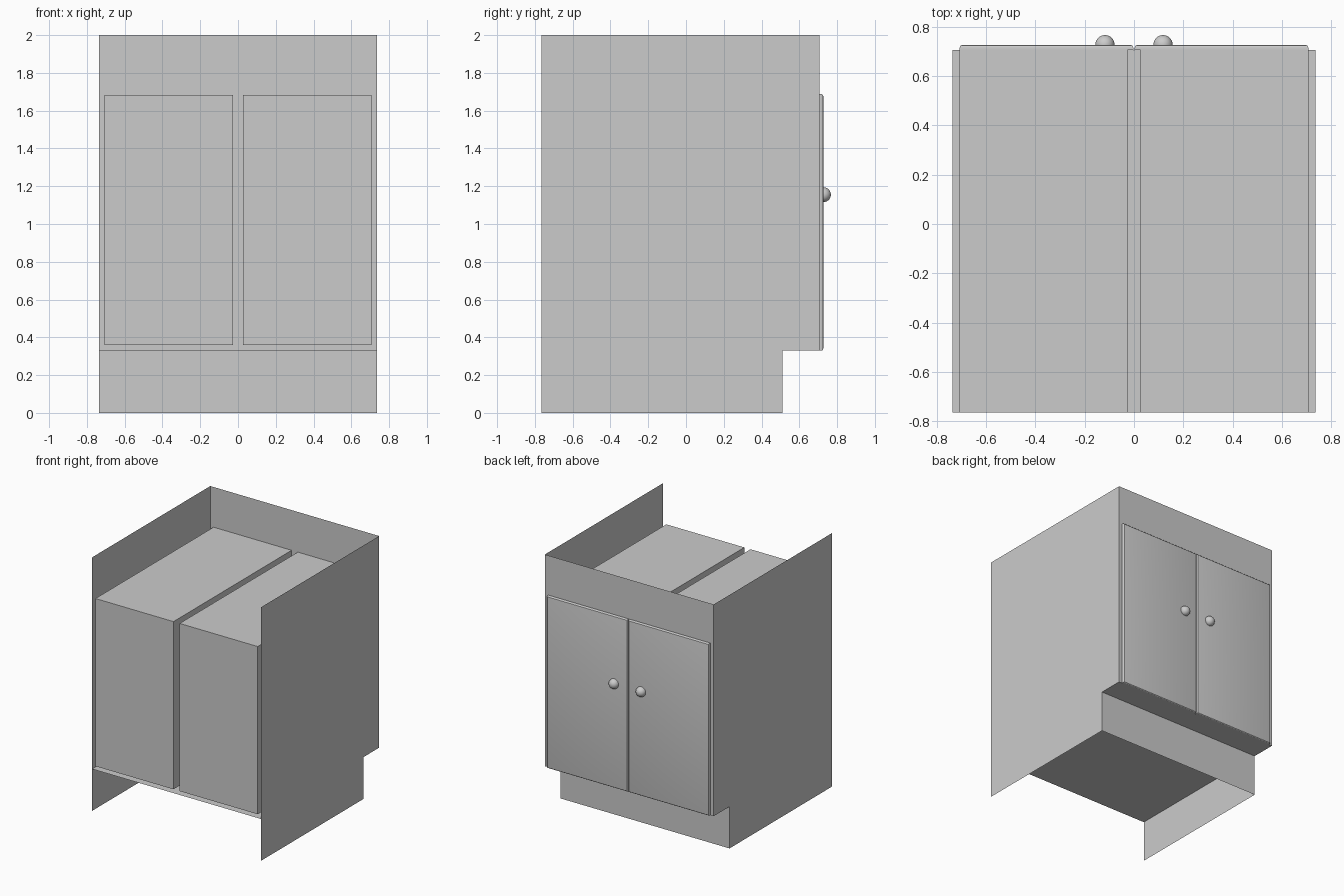
import bpy, bmesh
from mathutils import Vector

if "Cube" in bpy.data.objects:
    bpy.data.objects.remove(bpy.data.objects["Cube"])

# Main dimensions
W, OPEN, FRONT, BACK = 0.737, -0.766, 0.707, 0.727
KICK_Y, FLOOR_Z, TOP_Z = 0.51, 0.33, 2.0


def finish(name, bm):
    mesh = bpy.data.meshes.new(name)
    bm.to_mesh(mesh)
    bm.free()
    obj = bpy.data.objects.new(name, mesh)
    bpy.context.collection.objects.link(obj)
    return obj


def panel(name, points):
    bm = bmesh.new()
    bm.faces.new([bm.verts.new(p) for p in points])
    return finish(name, bm)


# Face frame with two deep compartments pushed through to the open side
xs = [W, 0.708, 0.027, -0.027, -0.708, -W]
zs = [FLOOR_Z, 0.36, 1.683, TOP_Z]
bm = bmesh.new()
grid = [[bm.verts.new((x, FRONT, z)) for x in xs] for z in zs]
cells = {}
for r in range(len(zs) - 1):
    for c in range(len(xs) - 1):
        cells[r, c] = bm.faces.new((grid[r][c], grid[r][c + 1],
                                    grid[r + 1][c + 1], grid[r + 1][c]))
openings = [cells[1, 1], cells[1, 3]]
edges = {e for f in openings for e in f.edges}
bmesh.ops.delete(bm, geom=openings, context='FACES_ONLY')
ext = bmesh.ops.extrude_edge_only(bm, edges=list(edges))
moved = [g for g in ext['geom'] if isinstance(g, bmesh.types.BMVert)]
bmesh.ops.translate(bm, vec=Vector((0, OPEN - FRONT, 0)), verts=moved)
rim = [g for g in ext['geom'] if isinstance(g, bmesh.types.BMEdge)
       and all(v in moved for v in g.verts)]
bmesh.ops.holes_fill(bm, edges=rim, sides=4)
bm.normal_update()
bmesh.ops.recalc_face_normals(bm, faces=bm.faces[:])
finish("face_frame_and_compartments", bm)

# Side panels with the toe notch
profile = [(OPEN, 0), (KICK_Y, 0), (KICK_Y, FLOOR_Z),
           (FRONT, FLOOR_Z), (FRONT, TOP_Z), (OPEN, TOP_Z)]
panel("right_side", [(W, y, z) for y, z in profile])
panel("left_side", [(-W, y, z) for y, z in reversed(profile)])

# Cabinet floor and toe kick
panel("floor", [(-W, OPEN, FLOOR_Z), (-W, FRONT, FLOOR_Z),
                (W, FRONT, FLOOR_Z), (W, OPEN, FLOOR_Z)])
panel("toe_kick", [(W, KICK_Y, 0), (-W, KICK_Y, 0),
                   (-W, KICK_Y, FLOOR_Z), (W, KICK_Y, FLOOR_Z)])

# Doors with softened outer edges, and round knobs
for side, label in ((-1, "left"), (1, "right")):
    lo, hi = sorted((side * 0.003, side * 0.708))
    bm = bmesh.new()
    bmesh.ops.create_cube(bm, size=1)
    for v in bm.verts:
        v.co = ((lo + hi) / 2 + v.co.x * (hi - lo),
                (FRONT + BACK) / 2 + v.co.y * (BACK - FRONT),
                (FLOOR_Z + 1.688) / 2 + v.co.z * (1.688 - FLOOR_Z))
    outer = [e for e in bm.edges if all(v.co.y > BACK - 0.001 for v in e.verts)]
    bmesh.ops.bevel(bm, geom=outer, offset=0.011, segments=3, profile=0.5,
                    affect='EDGES')
    door = finish(label + "_door", bm)

    bpy.ops.mesh.primitive_uv_sphere_add(segments=32, ring_count=16, radius=0.039,
                                         location=(side * 0.118, 0.728, 1.155))
    knob = bpy.context.object
    knob.name = label + "_knob"
    bpy.ops.object.shade_smooth()

    bpy.ops.object.select_all(action='DESELECT')
    door.select_set(True)
    bpy.context.view_layer.objects.active = door
    bpy.ops.object.shade_smooth_by_angle()
